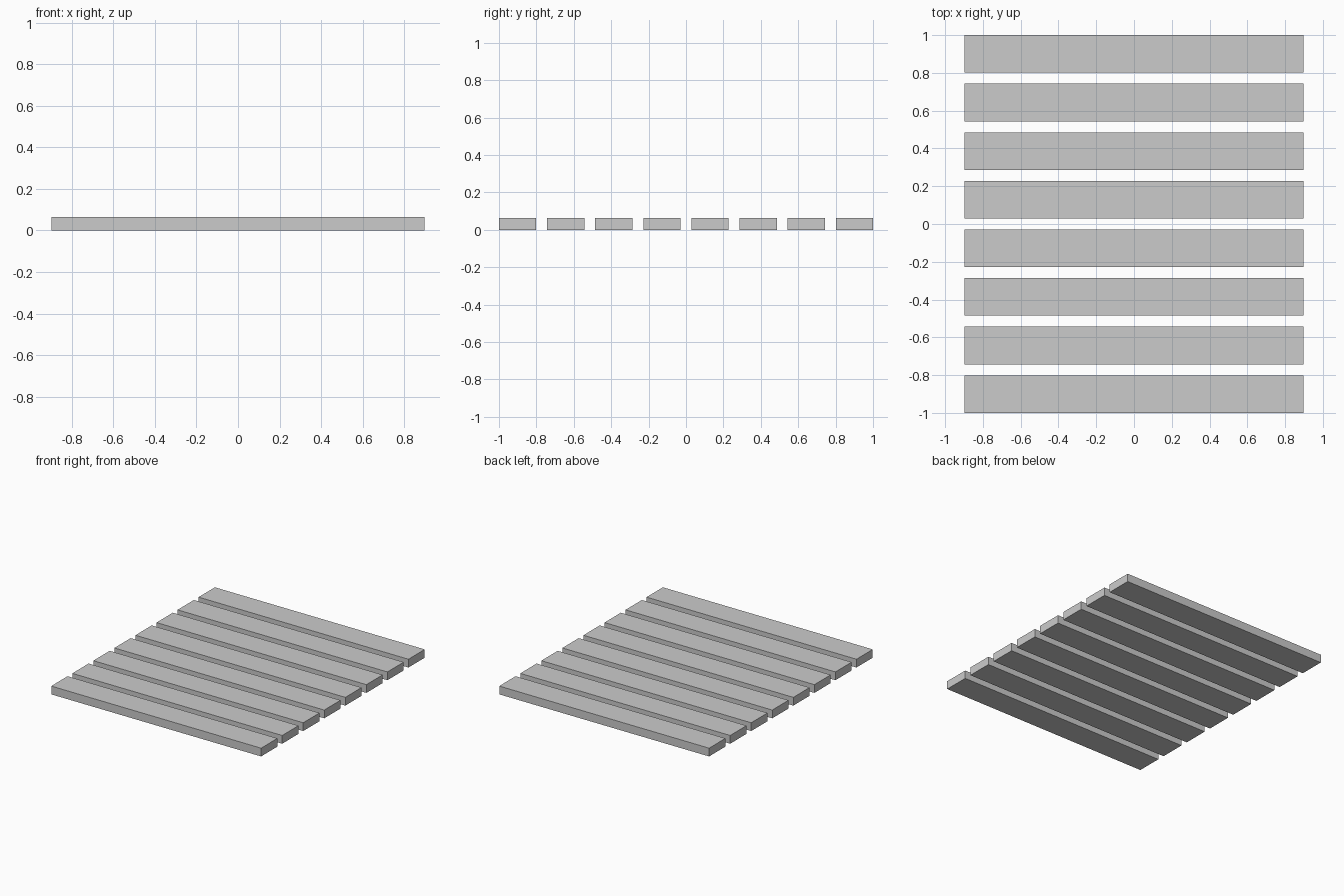
import bpy

if "Cube" in bpy.data.objects:
    bpy.data.objects.remove(bpy.data.objects["Cube"])

COUNT = 8
LENGTH, WIDTH, THICK = 1.796, 0.199, 0.064
PITCH = (2.0 - WIDTH) / (COUNT - 1)


def box(name, size, centre):
    bpy.ops.mesh.primitive_cube_add(size=1, location=centre)
    ob = bpy.context.object
    ob.name = name
    ob.scale = size
    bpy.ops.object.transform_apply(location=False, rotation=False, scale=True)
    return ob


# Row of evenly spaced planks running along x
for i in range(COUNT):
    y = (i - (COUNT - 1) / 2) * PITCH
    box(f"plank_{i + 1}", (LENGTH, WIDTH, THICK), (0, y, THICK / 2))
